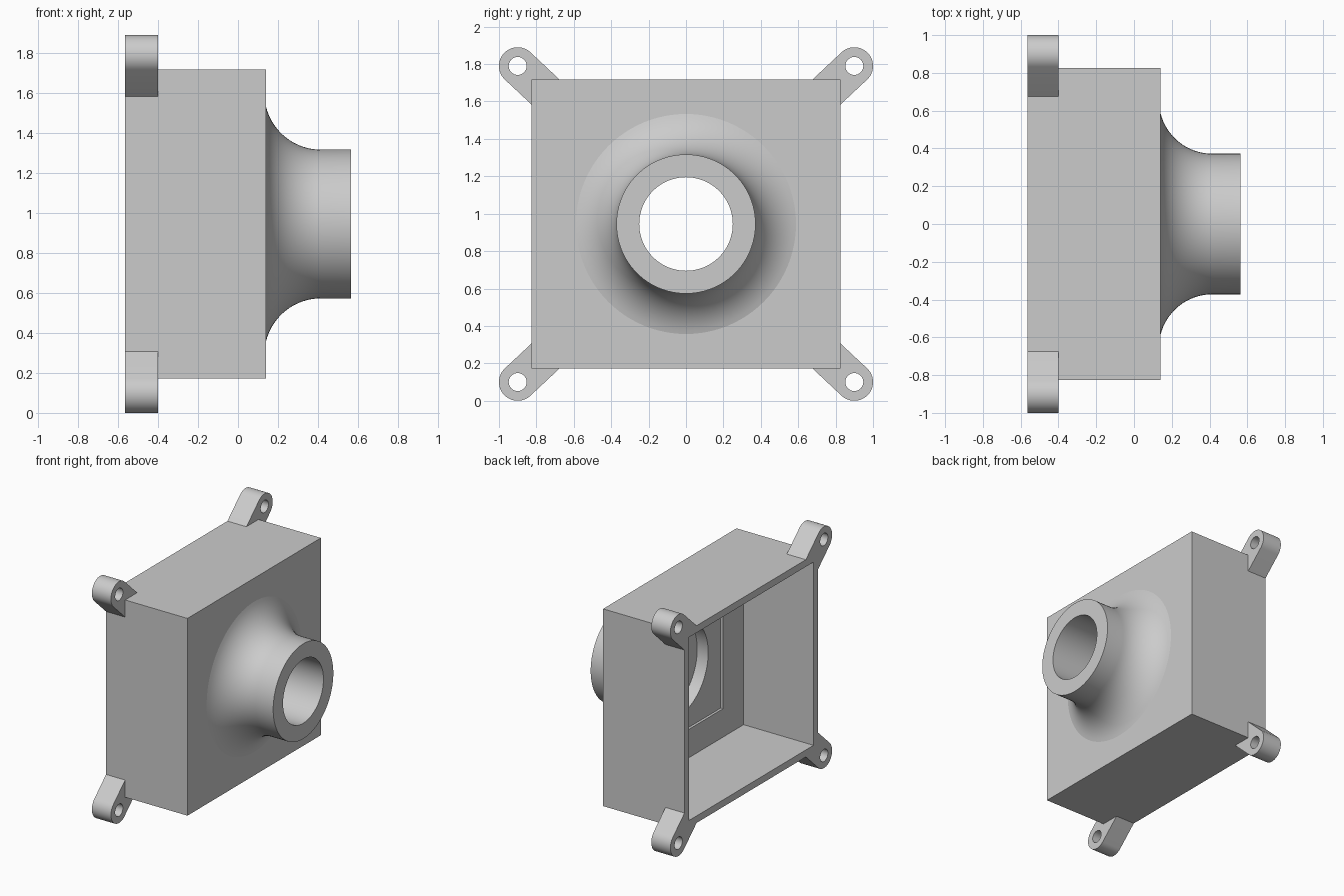
import bpy, bmesh
from math import sin, cos, pi, atan2, asin, radians
from mathutils import Matrix, Vector

cube = bpy.data.objects.get("Cube")
if cube:
    bpy.data.objects.remove(cube, do_unlink=True)

grey = bpy.data.materials.new("light grey")
grey.use_nodes = True
colour = (0.6, 0.6, 0.6, 1)
grey.diffuse_color = colour
grey.node_tree.nodes["Principled BSDF"].inputs["Base Color"].default_value = colour

ZC = 0.945                      # height of the bore axis
BACK, FACE, TIP = -0.565, 0.14, 0.565
HY, HZ, WALL = 0.825, 0.772, 0.055


def finish(name, bm):
    bmesh.ops.recalc_face_normals(bm, faces=bm.faces)
    mesh = bpy.data.meshes.new(name)
    bm.to_mesh(mesh)
    bm.free()
    mesh.materials.append(grey)
    ob = bpy.data.objects.new(name, mesh)
    bpy.context.collection.objects.link(ob)
    return ob


def box(name, x0, x1, hy, hz):
    bm = bmesh.new()
    size = Matrix.Diagonal((x1 - x0, 2 * hy, 2 * hz, 1))
    bmesh.ops.create_cube(bm, size=1, matrix=Matrix.Translation(((x0 + x1) / 2, 0, ZC)) @ size)
    return finish(name, bm)


def prism(name, outline, x0, x1):
    """Extrude a (y, z) outline along x."""
    bm = bmesh.new()
    face = bm.faces.new([bm.verts.new((x0, y, z)) for y, z in outline])
    ext = bmesh.ops.extrude_face_region(bm, geom=[face])
    verts = [v for v in ext["geom"] if isinstance(v, bmesh.types.BMVert)]
    bmesh.ops.translate(bm, verts=verts, vec=(x1 - x0, 0, 0))
    return finish(name, bm)


def circle(y, z, r, n):
    return [(y + r * cos(2 * pi * i / n), z + r * sin(2 * pi * i / n)) for i in range(n)]


def revolve(name, profile, n=96):
    """Spin an (x, radius) profile around the bore axis and cap it."""
    bm = bmesh.new()
    rings = [[bm.verts.new((x, y, z)) for y, z in circle(0, ZC, r, n)] for x, r in profile]
    for a, b in zip(rings, rings[1:]):
        for i in range(n):
            j = (i + 1) % n
            bm.faces.new((a[i], a[j], b[j], b[i]))
    bm.faces.new(rings[0])
    bm.faces.new(rings[-1])
    return finish(name, bm)


def combine(target, other, operation):
    mod = target.modifiers.new("combine", 'BOOLEAN')
    mod.operation, mod.object, mod.solver = operation, other, 'EXACT'
    bpy.context.view_layer.objects.active = target
    bpy.ops.object.modifier_apply(modifier=mod.name)
    bpy.data.objects.remove(other, do_unlink=True)


housing = box("housing", BACK, FACE, HY, HZ)

# Flared spout: concave arc running into a straight collar
SPOUT_R, FILLET = 0.372, 0.283
start = asin((0.415 - FACE) / FILLET)
profile = [(0.10, 0.53)]
for i in range(17):
    a = start * (1 - i / 16)
    profile.append((0.415 - FILLET * sin(a), SPOUT_R + FILLET * (1 - cos(a))))
profile.append((TIP, SPOUT_R))
combine(housing, revolve("spout", profile), 'UNION')

# Corner mounting lugs, pointing away from the centre
LY, LZ, LR = 0.9, 0.845, 0.1
aim = atan2(HZ, HY)
along, side = Vector((cos(aim), sin(aim))), Vector((-sin(aim), cos(aim)))
centre, sink = Vector((LY, LZ)), 0.02
arc = [centre + LR * (along * cos(t) + side * sin(t))
       for t in (radians(-90 + 180 * i / 24) for i in range(25))]
top = arc[-1] - along * ((arc[-1].y - HZ + sink) / along.y)
low = arc[0] - along * ((arc[0].x - HY + sink) / along.x)
outline = arc + [top, Vector((HY - sink, HZ - sink)), low]
corners = [(sy, sz) for sy in (1, -1) for sz in (1, -1)]
for sy, sz in corners:
    lug = prism("mounting_lug", [(p.x * sy, ZC + p.y * sz) for p in outline], BACK, -0.4)
    combine(housing, lug, 'UNION')
    hole = prism("lug_hole", circle(LY * sy, ZC + LZ * sz, 0.048, 32), -0.7, -0.3)
    combine(housing, hole, 'DIFFERENCE')

# Open back cavity, shallow seat, counterbore and through bore
combine(housing, box("cavity", -0.8, 0.04, HY - WALL, HZ - WALL), 'DIFFERENCE')
combine(housing, box("seat", -0.3, 0.06, 0.515, 0.495), 'DIFFERENCE')
combine(housing, revolve("counterbore", [(-0.2, 0.36), (0.155, 0.36)]), 'DIFFERENCE')
combine(housing, revolve("bore", [(-0.2, 0.25), (0.8, 0.25)]), 'DIFFERENCE')

bpy.ops.object.select_all(action='DESELECT')
housing.select_set(True)
bpy.context.view_layer.objects.active = housing
bpy.ops.object.shade_smooth_by_angle(angle=radians(25))
